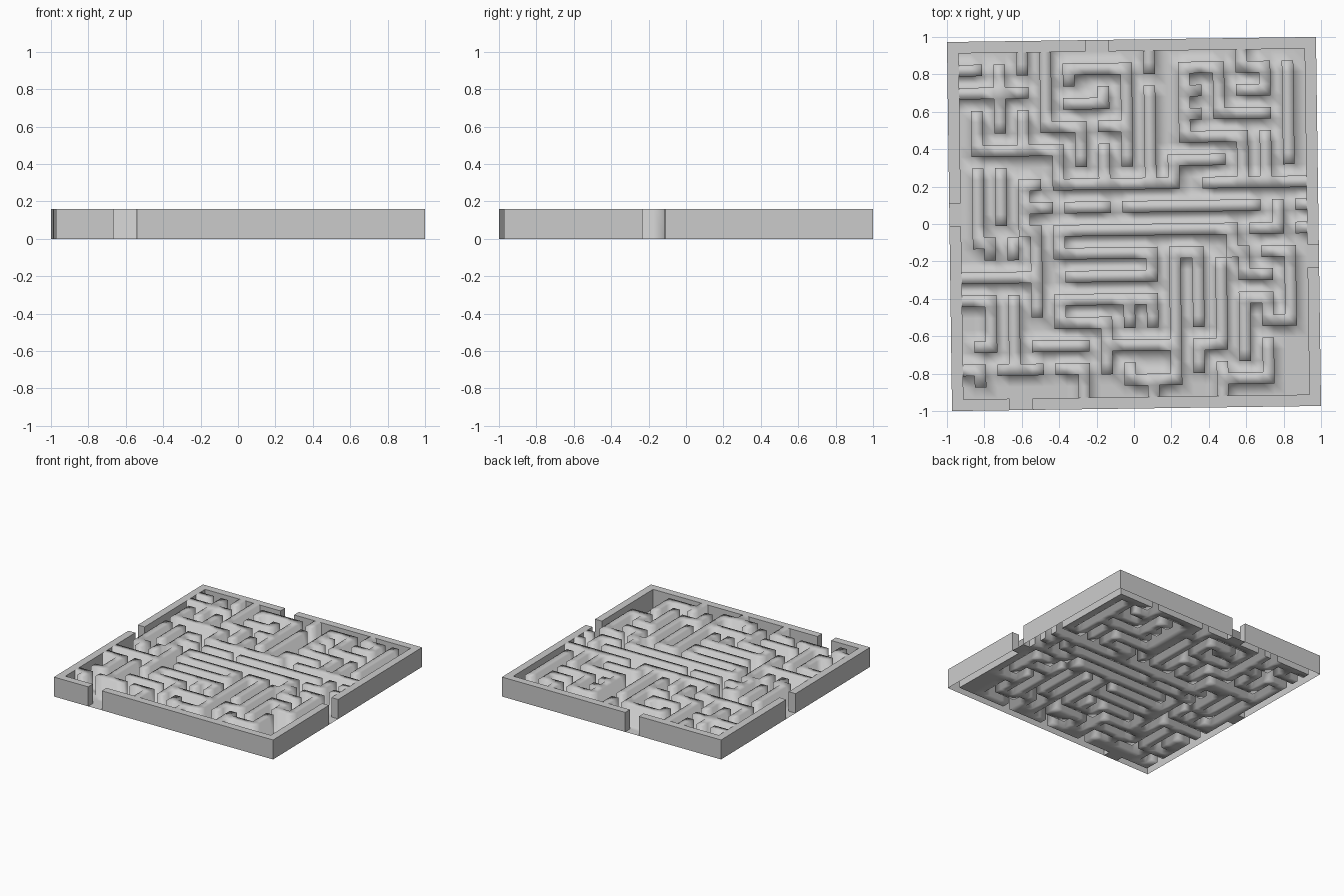
import bpy, bmesh, math
from mathutils import Matrix

if "Cube" in bpy.data.objects:
    bpy.data.objects.remove(bpy.data.objects["Cube"])

N = 32                      # the square is a grid of 32 x 32 cells
HALF = 0.9865
CELL = 2 * HALF / N
HEIGHT = 0.16
TURN = Matrix.Rotation(math.radians(0.79), 4, 'Z')
maze = set()


def wall(*path):
    """One maze wall, one cell wide, along a path of (column, row) corners."""
    for (c0, r0), (c1, r1) in zip(path, path[1:]):
        for c in range(min(c0, c1), max(c0, c1) + 1):
            for r in range(min(r0, r1), max(r0, r1) + 1):
                maze.add((c, r))


# Back left walls
for c in (6, 17, 25):
    wall((c, 1), (c, 2))
wall((8, 1), (8, 7), (11, 7), (11, 10))
wall((1, 2), (2, 2))
wall((1, 4), (6, 4))
wall((4, 2), (4, 7))
wall((2, 6), (2, 9), (9, 9), (9, 12), (19, 12))
wall((6, 6), (6, 9))

# Back spiral
wall((10, 3), (10, 2), (15, 2), (15, 10))
wall((15, 7), (13, 7))
wall((13, 4), (13, 5), (10, 5))
wall((13, 9), (13, 12))
wall((17, 4), (17, 12))

# Back right comb and walls
wall((23, 6), (23, 2), (20, 2), (20, 8), (25, 8), (25, 12))
for r in (4, 6):
    wall((20, r), (21, r))
wall((23, 6), (27, 6))
wall((25, 2), (27, 2), (27, 4), (25, 4))
wall((29, 2), (29, 10))
wall((27, 8), (27, 12))
wall((19, 12), (19, 10), (23, 10))
wall((22, 12), (30, 12))

# Left walls
wall((2, 11), (2, 17), (3, 17), (3, 18))
wall((4, 11), (4, 15))
wall((7, 12), (6, 12), (6, 16), (7, 16), (7, 23))
wall((6, 14), (8, 14))
wall((5, 17), (5, 18))

# Middle bars
wall((10, 14), (13, 14))
wall((15, 14), (26, 14))
wall((26, 16), (28, 16), (28, 14))
for r in (14, 16):
    wall((30, r), (30, r))
wall((24, 16), (9, 16), (9, 18), (17, 18), (17, 20), (10, 20))

# Front right walls
for c, r0, r1 in ((19, 18, 29), (21, 18, 24), (23, 19, 26)):
    wall((c, r0), (c, r1))
wall((19, 18), (21, 18))
wall((24, 16), (24, 18), (25, 18), (25, 20), (27, 20))
wall((27, 18), (29, 18), (29, 24), (27, 24), (27, 22), (25, 22), (25, 27))
wall((23, 26), (21, 26), (21, 28))
wall((23, 28), (23, 30))
wall((23, 29), (27, 29), (27, 26))

# Front left walls
wall((1, 20), (7, 20))
wall((1, 22), (3, 22), (3, 26), (2, 26))
wall((5, 22), (5, 28))
wall((4, 28), (7, 28))
wall((1, 28), (2, 28), (2, 29))

# Front middle walls
wall((17, 24), (17, 22), (9, 22), (9, 24), (13, 24), (13, 28))
wall((15, 22), (15, 24))
wall((7, 26), (11, 26))
wall((9, 28), (11, 28), (11, 30))
wall((13, 26), (19, 26))
wall((15, 28), (15, 29), (19, 29))
wall((17, 29), (17, 30))

# Frame cells with a two-cell doorway on each side
cells = {(c, r) for c in range(N) for r in range(N)}
gaps = {(12, 0), (13, 0), (0, 14), (0, 15), (31, 18), (31, 19), (5, 31), (6, 31)}
frame = {(c, r) for c, r in cells if c in (0, N - 1) or r in (0, N - 1)} - gaps
solid = frame | maze


def sheet(name, part, smooth):
    """Open-bottomed sheet: raised where solid, flat floor elsewhere."""
    bm = bmesh.new()

    def quad(*pts):
        bm.faces.new([bm.verts.new((-HALF + c * CELL, HALF - r * CELL, z)) for c, r, z in pts])

    for c, r in part:
        z = HEIGHT if (c, r) in solid else 0
        ring = [(c, r), (c, r + 1), (c + 1, r + 1), (c + 1, r)]
        quad(*[(*p, z) for p in ring])
        for k, (dc, dr) in enumerate(((-1, 0), (0, 1), (1, 0), (0, -1))):
            if z and (c + dc, r + dr) not in solid:
                a, b = ring[k], ring[(k + 1) % 4]
                quad((*a, z), (*a, 0), (*b, 0), (*b, z))
    bmesh.ops.remove_doubles(bm, verts=bm.verts, dist=1e-4)
    bm.transform(TURN)
    for f in bm.faces:
        f.smooth = smooth
    me = bpy.data.meshes.new(name)
    bm.to_mesh(me)
    bm.free()
    ob = bpy.data.objects.new(name, me)
    bpy.context.collection.objects.link(ob)


# Outer frame, then the maze walls with their floor
sheet("outer_frame", frame, False)
sheet("maze_walls_and_floor", cells - frame, True)
